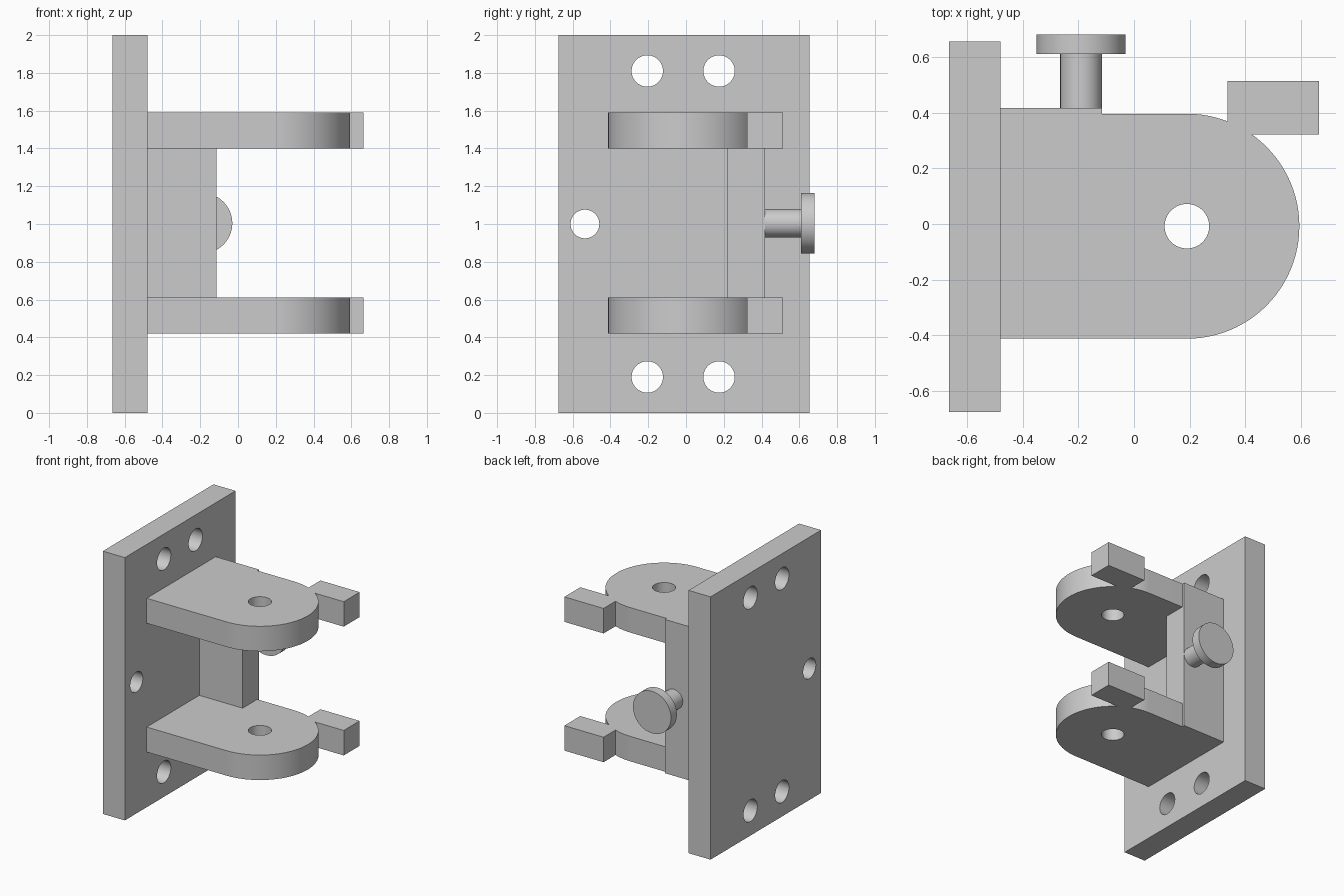
import bpy, bmesh, math
from mathutils import Matrix, Vector

cube = bpy.data.objects.get("Cube")
if cube:
    bpy.data.objects.remove(cube)

grey = bpy.data.materials.new("light_grey_metal")
grey.use_nodes = True
grey.diffuse_color = (0.6, 0.6, 0.6, 1)
grey.node_tree.nodes["Principled BSDF"].inputs["Base Color"].default_value = (0.6, 0.6, 0.6, 1)


def finish(name, bm):
    bmesh.ops.recalc_face_normals(bm, faces=bm.faces)
    mesh = bpy.data.meshes.new(name)
    bm.to_mesh(mesh)
    bm.free()
    mesh.materials.append(grey)
    obj = bpy.data.objects.new(name, mesh)
    bpy.context.collection.objects.link(obj)
    return obj


def extrude(name, points, offset):
    """Solid made by pushing a closed outline along an offset."""
    bm = bmesh.new()
    face = bm.faces.new([bm.verts.new(p) for p in points])
    result = bmesh.ops.extrude_face_region(bm, geom=[face], use_keep_orig=True)
    verts = [g for g in result["geom"] if isinstance(g, bmesh.types.BMVert)]
    bmesh.ops.translate(bm, verts=verts, vec=offset)
    return finish(name, bm)


def box(name, x, y, z):
    outline = [(x[0], y[0], z[0]), (x[1], y[0], z[0]), (x[1], y[1], z[0]), (x[0], y[1], z[0])]
    return extrude(name, outline, (0, 0, z[1] - z[0]))


def cylinder(name, start, end, radius):
    start, end = Vector(start), Vector(end)
    axis = end - start
    turn = axis.to_track_quat("Z", "Y").to_matrix().to_4x4()
    bm = bmesh.new()
    bmesh.ops.create_cone(bm, cap_ends=True, segments=64, radius1=radius, radius2=radius,
                          depth=axis.length, matrix=Matrix.Translation((start + end) / 2) @ turn)
    return finish(name, bm)


def combine(target, tool, operation):
    mod = target.modifiers.new(operation.title(), "BOOLEAN")
    mod.operation, mod.solver, mod.object = operation, "EXACT", tool
    bpy.ops.object.select_all(action="DESELECT")
    bpy.context.view_layer.objects.active = target
    target.select_set(True)
    bpy.ops.object.modifier_apply(modifier=mod.name)
    bpy.data.objects.remove(tool)


def smooth(obj):
    bpy.ops.object.select_all(action="DESELECT")
    bpy.context.view_layer.objects.active = obj
    obj.select_set(True)
    bpy.ops.object.shade_smooth_by_angle(angle=math.radians(30))


# Mounting plate with bolt holes
plate = box("mounting_plate", (-0.665, -0.48), (-0.675, 0.655), (0, 2))
holes = [(y, z, 0.083) for y in (-0.205, 0.175) for z in (0.19, 1.81)] + [(-0.535, 1.0, 0.076)]
for y, z, r in holes:
    combine(plate, cylinder("bolt_hole", (-0.8, y, z), (-0.3, y, z), r), "DIFFERENCE")
smooth(plate)

# Two rounded arms, each with a side lug and a pivot hole
cx, cy, radius = 0.19, -0.008, 0.404
for label, low, high in (("lower", 0.42, 0.61), ("upper", 1.40, 1.59)):
    arc = [math.pi * (i / 48 - 0.5) for i in range(49)]
    outline = [(-0.48, cy - radius, low)]
    outline += [(cx + radius * math.cos(a), cy + radius * math.sin(a), low) for a in arc]
    outline.append((-0.48, cy + radius, low))
    arm = extrude(label + "_arm", outline, (0, 0, high - low))
    combine(arm, box("lug", (0.335, 0.665), (0.322, 0.513), (low, high)), "UNION")
    combine(arm, cylinder("pivot_hole", (cx, cy, low - 0.1), (cx, cy, high + 0.1), 0.08), "DIFFERENCE")
    smooth(arm)

# Web between the arms, with a thin flange covering their edges
inner, edge, outer = 0.22, cy + radius, 0.417
profile = [(inner, 0.61), (edge, 0.61), (edge, 0.42), (outer, 0.42),
           (outer, 1.59), (edge, 1.59), (edge, 1.40), (inner, 1.40)]
extrude("connecting_web", [(-0.48, y, z) for y, z in profile], (0.365, 0, 0))

# Round-headed side knob
smooth(cylinder("knob_stem", (-0.19, outer, 1.004), (-0.19, 0.61, 1.004), 0.075))
smooth(cylinder("knob_head", (-0.19, 0.61, 1.004), (-0.19, 0.68, 1.004), 0.16))
